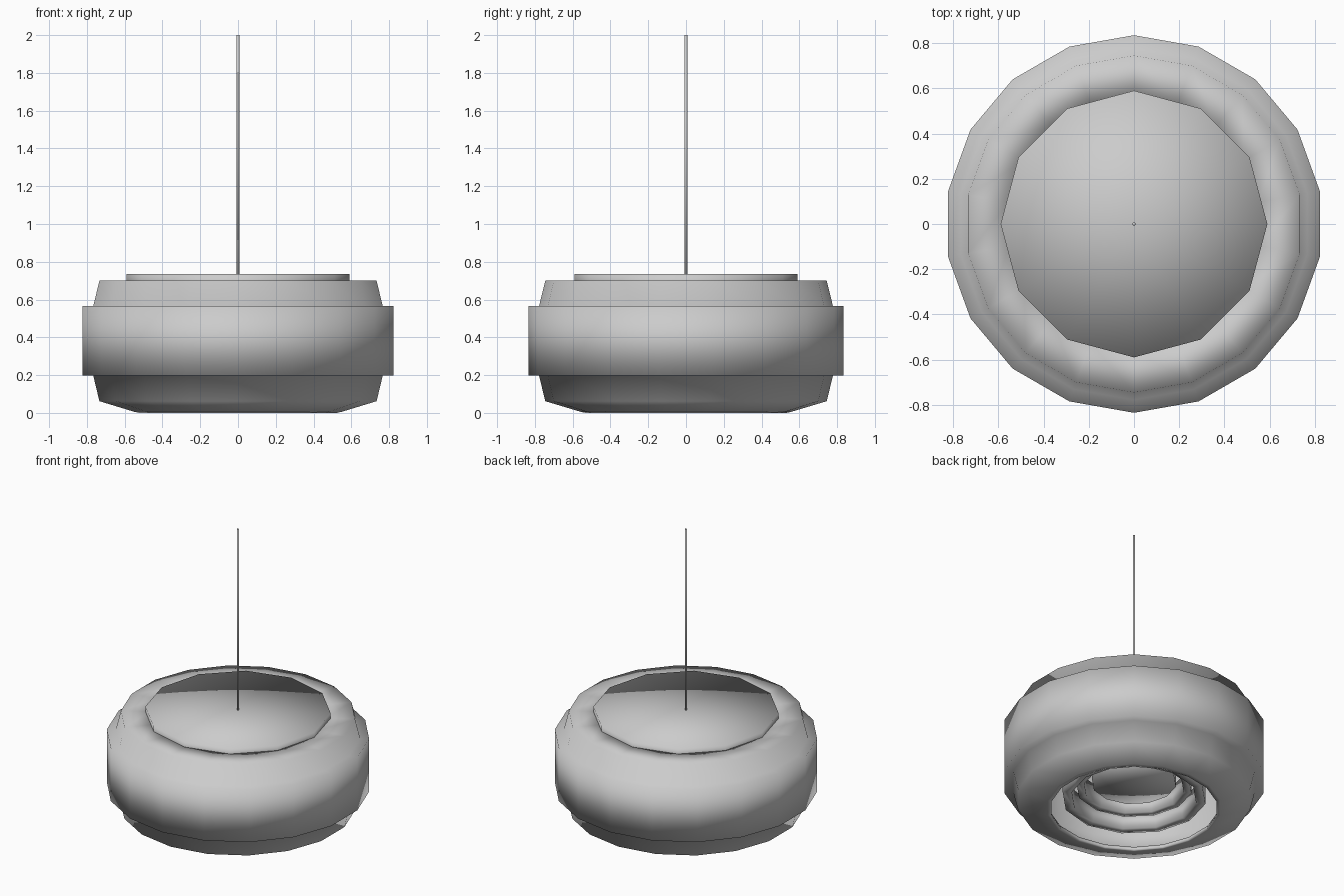
import bpy, bmesh
from math import sin, cos, pi

if "Cube" in bpy.data.objects:
    bpy.data.objects.remove(bpy.data.objects["Cube"])


def lathe(name, profile, sides, phase=0.0, closed=False):
    """Revolve (radius, z) points about z; radius 0 makes a fan centre."""
    bm = bmesh.new()
    rings = []
    for r, z in profile:
        if r == 0:
            rings.append([bm.verts.new((0, 0, z))] * sides)
        else:
            rings.append([bm.verts.new((r * cos(phase + 2 * pi * i / sides),
                                        r * sin(phase + 2 * pi * i / sides), z))
                          for i in range(sides)])
    pairs = list(zip(rings, rings[1:]))
    if closed:
        pairs.append((rings[-1], rings[0]))
    for a, b in pairs:
        for i in range(sides):
            j = (i + 1) % sides
            quad = list(dict.fromkeys((a[i], a[j], b[j], b[i])))
            bm.faces.new(quad)
    bmesh.ops.recalc_face_normals(bm, faces=bm.faces)
    for f in bm.faces:
        f.smooth = True
    mesh = bpy.data.meshes.new(name)
    bm.to_mesh(mesh)
    bm.free()
    obj = bpy.data.objects.new(name, mesh)
    bpy.context.collection.objects.link(obj)
    return obj


# Outer shade: stepped drum with a wide middle band and hollow interior
lathe("outer_shade", [
    (0.56, 0.70), (0.745, 0.70), (0.778, 0.565), (0.835, 0.565),
    (0.835, 0.197), (0.778, 0.197), (0.745, 0.062), (0.555, 0.005),
    (0.53, 0.0), (0.54, 0.03), (0.71, 0.09), (0.75, 0.22),
    (0.75, 0.55), (0.71, 0.67), (0.56, 0.67)],
    18, pi / 2, closed=True)

# Flat top cap
lathe("top_cap", [(0, 0.735), (0.59, 0.735), (0.59, 0.65), (0, 0.65)], 12)

# Nested baffle rings stepping upwards inside the opening
for name, r_out, r_in, z0 in (("outer_baffle", 0.46, 0.40, 0.08),
                              ("inner_baffle", 0.37, 0.32, 0.15)):
    lathe(name, [(r_out, z0), (r_out, z0 + 0.13), (r_in, z0 + 0.13), (r_in, z0)],
          12, closed=True)

# Central lamp body
lathe("lamp_body", [(0, 0.187), (0.27, 0.187), (0.27, 0.66), (0, 0.66)], 12)

# Hanging cord
lathe("cord", [(0, 0.72), (0.008, 0.72), (0.008, 2.0), (0, 2.0)], 6)

# Keep the cord and shade as one hierarchy
shade = bpy.data.objects["outer_shade"]
for o in bpy.context.collection.objects:
    if o is not shade and o.name != "outer_shade":
        o.parent = shade
